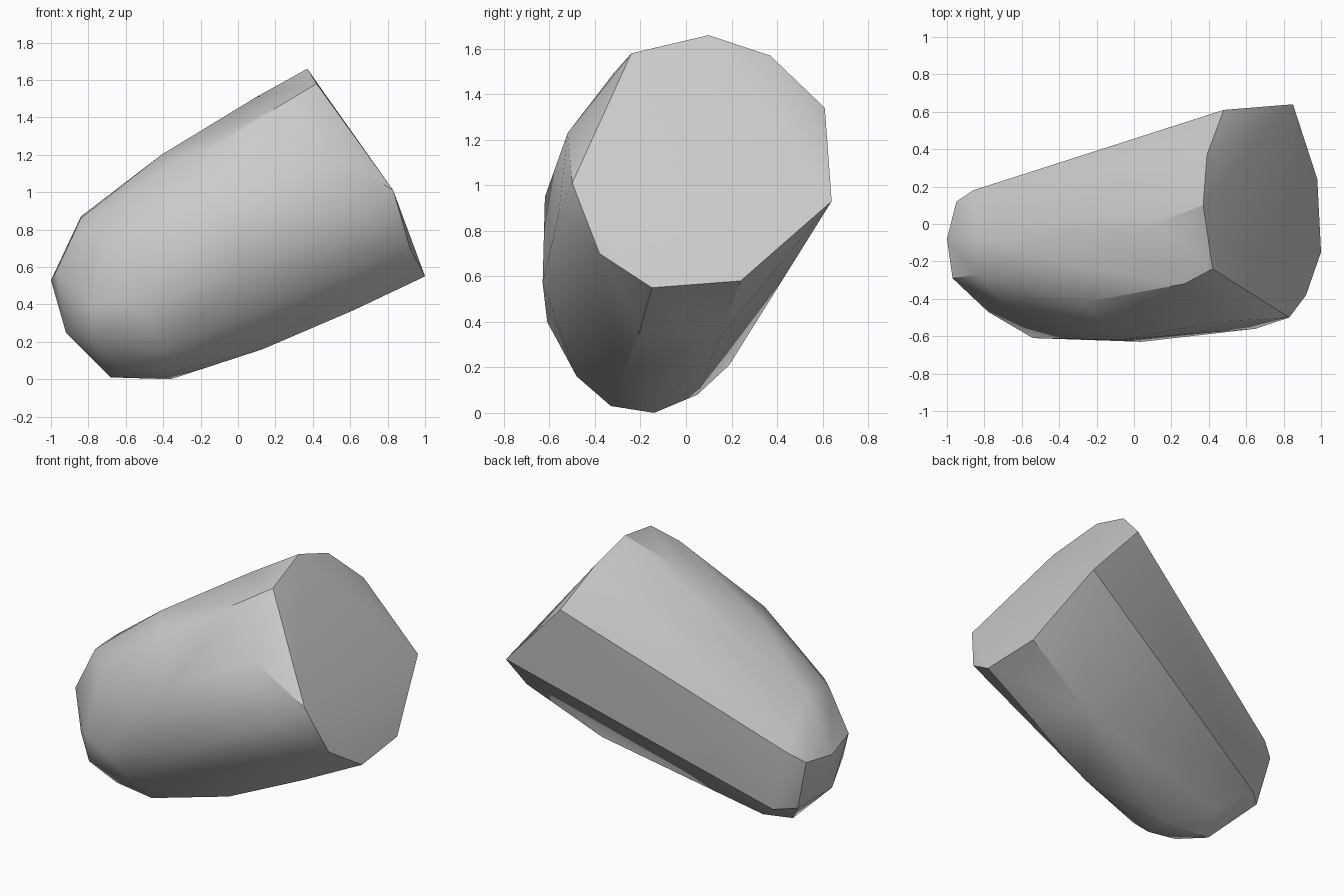
import bpy
import bmesh
import math
from mathutils import Vector

default_cube = bpy.data.objects.get("Cube")
if default_cube:
    bpy.data.objects.remove(default_cube, do_unlink=True)


def make_material(name, colour):
    material = bpy.data.materials.new(name)
    material.use_nodes = True
    material.diffuse_color = colour
    shader = next(node for node in material.node_tree.nodes if node.type == "BSDF_PRINCIPLED")
    shader.inputs["Base Color"].default_value = colour
    return material


def make_hull(name, sections, material, crease_angle):
    """Wrap a faceted skin around a series of cross-section outlines."""
    mesh = bpy.data.meshes.new(name)
    bm = bmesh.new()
    for section in sections:
        for corner in section:
            bm.verts.new(Vector(corner))
    bmesh.ops.convex_hull(bm, input=bm.verts, use_existing_faces=False)
    unused = [v for v in bm.verts if not v.link_faces]
    bmesh.ops.delete(bm, geom=unused, context="VERTS")
    # Merge sliver triangles that lie in nearly the same plane
    bmesh.ops.dissolve_limit(bm, angle_limit=math.radians(2),
                             verts=bm.verts, edges=bm.edges)
    bmesh.ops.recalc_face_normals(bm, faces=bm.faces)
    bm.to_mesh(mesh)
    bm.free()
    mesh.materials.append(material)
    obj = bpy.data.objects.new(name, mesh)
    bpy.context.collection.objects.link(obj)
    bpy.ops.object.select_all(action="DESELECT")
    obj.select_set(True)
    bpy.context.view_layer.objects.active = obj
    bpy.ops.object.shade_smooth_by_angle(angle=math.radians(crease_angle))
    return obj


# Broad sliced end
broad_rim = [
    (.42, -.24, 1.58), (.37, .1, 1.66), (.39, .37, 1.57),
    (.48, .61, 1.34), (.85, .64, .93), (.98, .24, .58),
    (1, -.15, .55), (.92, -.38, .7), (.83, -.5, 1.01),
]

# Facet corners just behind the broad end
shoulder = [
    (.27, -.32, 1.49), (.48, -.52, 1.23), (.65, -.56, .87),
    (.62, -.2, .37), (.5, .15, .33), (.1, 0, 1.51),
]

# Widest part of the body
belly = [
    (-.41, -.2, 1.2), (-.27, -.42, 1.17), (-.08, -.62, .95),
    (.04, -.63, .57), (.13, -.28, .16), (-.36, -.14, 0),
]

# Taper towards the narrow end
taper = [
    (-.7, -.42, .82), (-.7, -.46, .56), (-.54, -.61, .4),
    (-.4, -.48, .16), (-.39, -.33, .03), (-.62, -.36, .08),
    (-.68, -.13, .01), (-.59, .05, .08),
]

# Narrow rounded end
narrow_tip = [
    (-.84, -.05, .87), (-.84, -.27, .86), (-.97, -.29, .58),
    (-1, -.08, .53), (-.95, .12, .54), (-.86, .18, .6),
    (-.76, .19, .21), (-.87, .09, .21), (-.92, -.19, .25),
    (-.75, -.15, .08), (-.86, -.39, .36), (-.78, -.47, .39),
    (-.78, -.42, .2),
]

stone_grey = make_material("stone grey", (.6, .6, .6, 1))
make_hull("stone_body", [broad_rim, shoulder, belly, taper, narrow_tip], stone_grey, 30)
